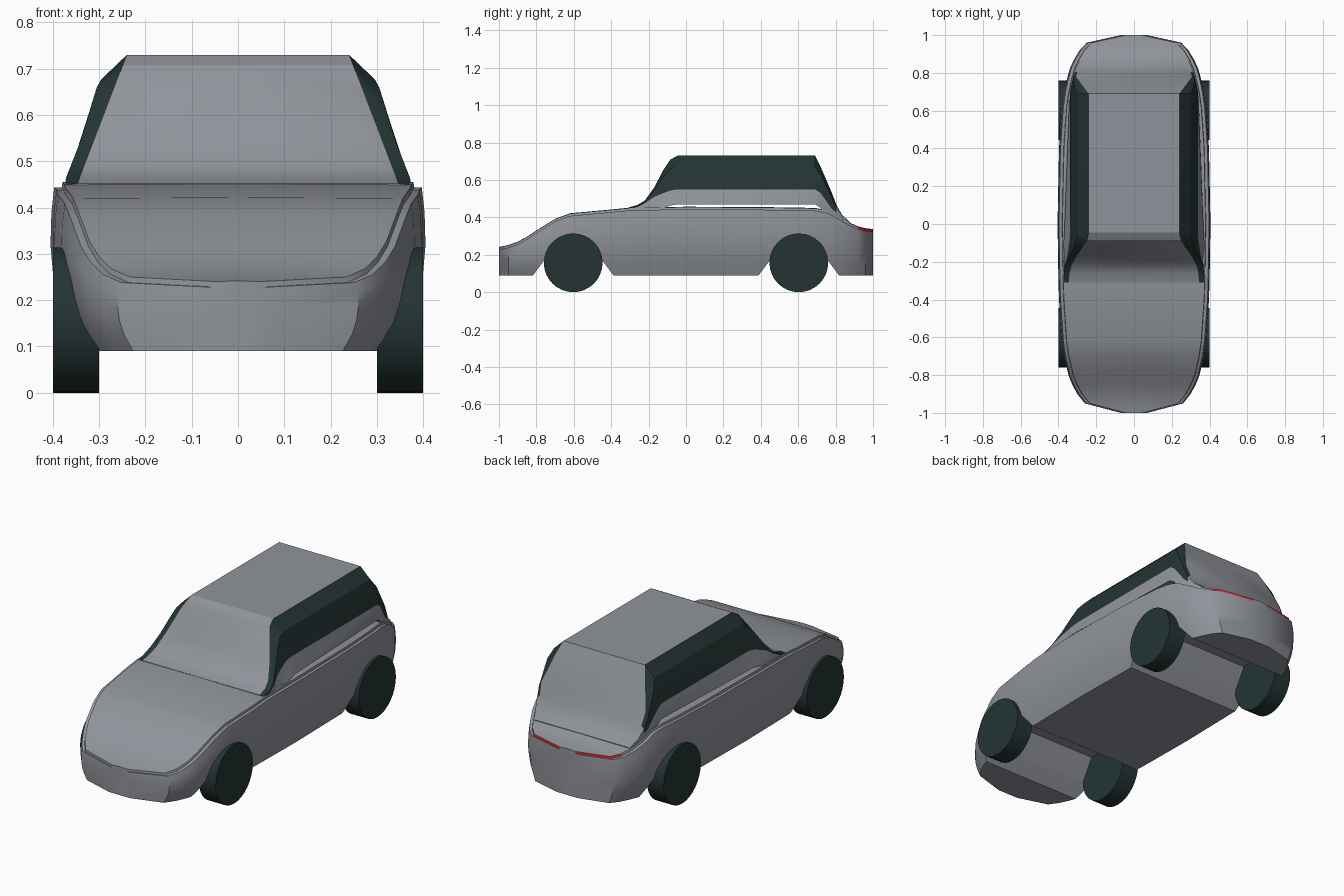
import bpy, bmesh, math
from mathutils import Matrix

if "Cube" in bpy.data.objects:
    bpy.data.objects.remove(bpy.data.objects["Cube"])


def make_material(name, rgb):
    mat = bpy.data.materials.new(name)
    mat.use_nodes = True
    color = (*rgb, 1.0)
    mat.diffuse_color = color
    mat.node_tree.nodes["Principled BSDF"].inputs["Base Color"].default_value = color
    return mat


grey = make_material("grey_paint", (0.28, 0.295, 0.325))
dark = make_material("dark_glass_and_rubber", (0.018, 0.034, 0.034))
red = make_material("red_light", (0.8, 0.02, 0.02))


def add_object(name, bm, mats):
    bmesh.ops.recalc_face_normals(bm, faces=bm.faces)
    mesh = bpy.data.meshes.new(name)
    bm.to_mesh(mesh)
    bm.free()
    for mat in mats:
        mesh.materials.append(mat)
    obj = bpy.data.objects.new(name, mesh)
    bpy.context.collection.objects.link(obj)
    return obj


def smooth(obj, degrees):
    bpy.ops.object.select_all(action="DESELECT")
    obj.select_set(True)
    bpy.context.view_layer.objects.active = obj
    bpy.ops.object.shade_smooth_by_angle(angle=math.radians(degrees))


def loft(name, rows, section, paint, mats):
    """Skin mirrored half sections along y; paint(strip, y) picks the material."""
    bm = bmesh.new()
    rings = []
    for row in rows:
        half = section(*row)
        ring = half + [(-x, z) for x, z in half[-2:0:-1]]
        rings.append([bm.verts.new((x, row[0], z)) for x, z in ring])
    n, last = len(rings[0]), len(half) - 1
    for a, b, row in zip(rings, rings[1:], rows):
        for i in range(n):
            j = (i + 1) % n
            face = bm.faces.new((a[i], a[j], b[j], b[i]))
            face.material_index = paint(i if i < last else n - 1 - i, row[0])
    bm.faces.new(rings[0])
    bm.faces.new(rings[-1])
    return add_object(name, bm, mats)


def interpolate(points, t):
    for (t0, v0), (t1, v1) in zip(points, points[1:]):
        if t <= t1:
            return v0 + (v1 - v0) * (t - t0) / (t1 - t0)
    return points[-1][1]


# Lower body: position, half width, deck height
body_rows = [
    (-1, .07, .24), (-.95, .26, .25), (-.9, .3, .268), (-.85, .327, .295),
    (-.8, .347, .328), (-.7, .37, .39), (-.62, .382, .42), (-.4, .397, .44),
    (-.3, .4, .45), (0, .405, .455), (.4, .397, .453), (.62, .382, .45),
    (.7, .37, .447), (.76, .357, .435), (.82, .341, .4), (.87, .318, .372),
    (.92, .288, .35), (.96, .25, .34), (1, .07, .335)]
FLOOR = 0.09
side_curve = [(.87, 0), (.95, .25), (.985, .45), (1, .65), (.995, .85)]


def body_section(y, w, top):
    lip = top - .012
    side = [(w * k, FLOOR + f * (lip - FLOOR)) for k, f in side_curve]
    return [(0, FLOOR), *side, (w - .008, lip), (w - .024, lip),
            (w - .026, top), (0, top + .002)]


RISER = 7
body = loft("body", body_rows, body_section,
            lambda strip, y: int(strip == RISER and y > .9), [grey, red])

# Wheel arches cut straight through the underside
arch = [(-.225, .05), (-.215, .09), (-.155, .17), (-.09, .28),
        (.09, .28), (.155, .17), (.215, .09), (.225, .05)]
WHEEL_Y = .603
for end in (-1, 1):
    bm = bmesh.new()
    outline = [bm.verts.new((-.6, end * WHEEL_Y + y, z)) for y, z in arch]
    face = bm.faces.new(outline)
    out = bmesh.ops.extrude_face_region(bm, geom=[face])
    moved = [v for v in out["geom"] if isinstance(v, bmesh.types.BMVert)]
    bmesh.ops.translate(bm, verts=moved, vec=(1.2, 0, 0))
    cutter = add_object("arch_cutter", bm, [grey])
    cutter.hide_render = True
    cut = body.modifiers.new("arch", "BOOLEAN")
    cut.operation, cut.solver, cut.object = "DIFFERENCE", "EXACT", cutter
    bpy.context.view_layer.objects.active = body
    bpy.ops.object.modifier_apply(modifier=cut.name)
    bpy.data.objects.remove(cutter)
smooth(body, 35)

# Cabin: position, roof height, window sill height
cabin_rows = [
    (-.31, .452, .442), (-.26, .466, .455), (-.22, .49, .475), (-.17, .56, .51),
    (-.12, .655, .53), (-.085, .708, .543), (-.045, .73, .55), (.69, .73, .55),
    (.72, .67, .53), (.78, .53, .445), (.805, .465, .425), (.835, .412, .4),
    (.88, .372, .362)]
width_curve = [(y, w) for y, w, top in body_rows]
side_lean = [(.43, .38), (.455, .375), (.55, .338), (.67, .302), (.73, .245)]
roof_edge = [(.35, .36), (.455, .345), (.73, .24)]


def cabin_section(y, top, sill):
    limit = interpolate(width_curve, y) - .03

    def side(z):
        return min(interpolate(side_lean, z), limit), z

    edge = min(interpolate(roof_edge, top), limit - .015)
    return [(0, sill - .08), side(sill - .08), side(sill),
            side(top - .3 * (top - sill)), (edge, top), (0, top)]


cabin = loft("cabin", cabin_rows, cabin_section,
             lambda strip, y: int(strip in (2, 3) and y < .8), [grey, dark])
smooth(cabin, 25)

# Wheels
for end, end_name in ((-1, "front"), (1, "rear")):
    for side, side_name in ((1, "left"), (-1, "right")):
        bm = bmesh.new()
        place = (Matrix.Translation((side * .35, end * WHEEL_Y, .157))
                 @ Matrix.Rotation(math.pi / 2, 4, "Y"))
        bmesh.ops.create_cone(bm, cap_ends=True, segments=32, radius1=.157,
                              radius2=.157, depth=.1, matrix=place)
        smooth(add_object(f"{end_name}_{side_name}_wheel", bm, [dark]), 30)
